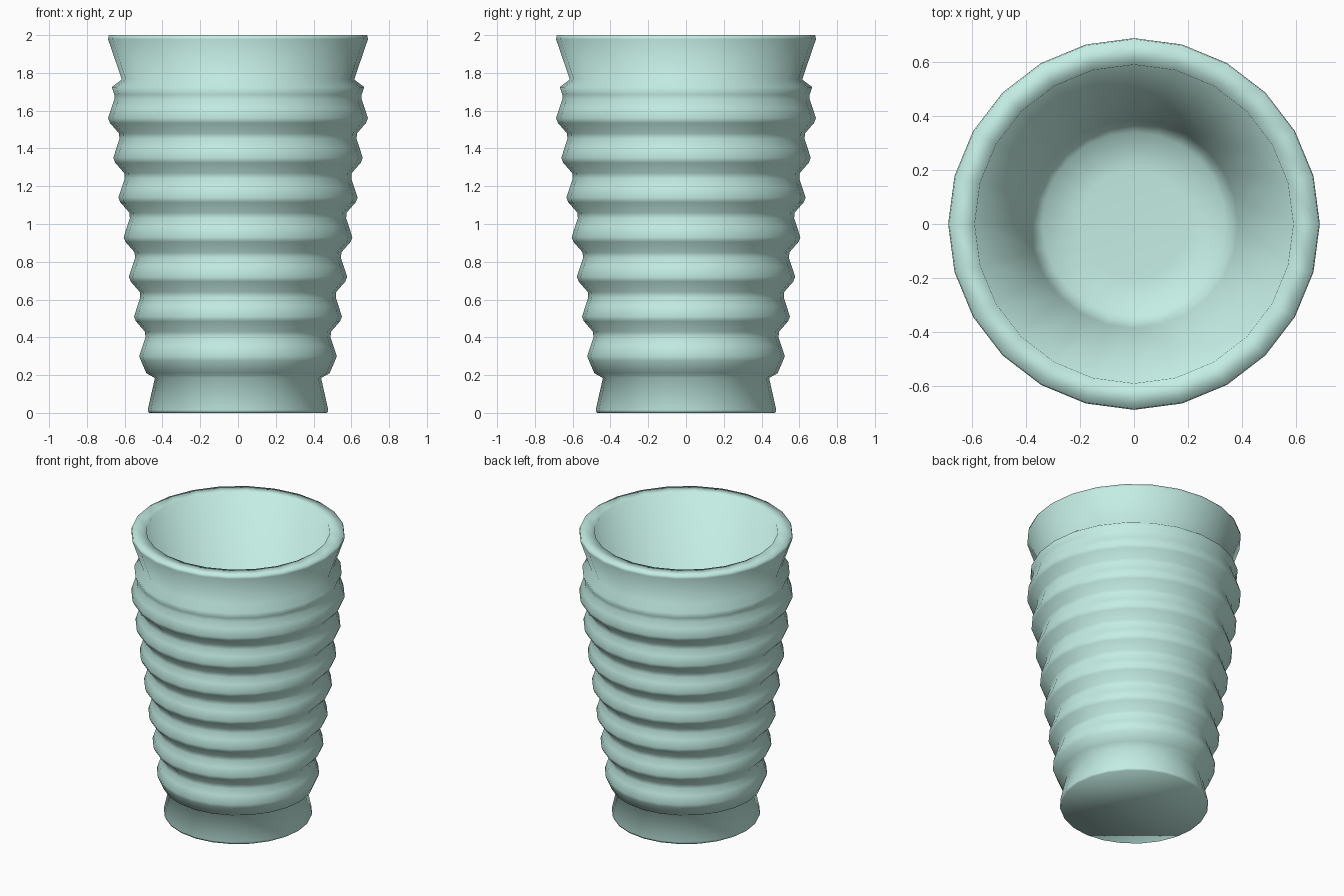
import bpy, bmesh
from math import cos, sin, pi

if "Cube" in bpy.data.objects:
    bpy.data.objects.remove(bpy.data.objects["Cube"])

SIDES = 24

# Outer wall profile (radius, height): foot, seven ribs, collar and flared lip
profile = [(0.472, 0.0), (0.478, 0.015), (0.44, 0.185), (0.485, 0.21)]
rib = [(-0.058, -0.08), (-0.01, -0.025), (0, 0), (-0.018, 0.055), (-0.033, 0.1)]
for i in range(7):
    r, z = 0.523 + 0.0275 * i, 0.30 + 0.21 * i
    profile += [(r + dr, z + dz) for dr, dz in rib[1 if i == 0 else 0:]]
profile += [(0.655, 1.685), (0.668, 1.725), (0.615, 1.765), (0.688, 1.978), (0.684, 2.0)]

# Rim and smooth tapering interior down to the floor
profile += [(0.59, 2.0), (0.385, 0.16), (0.34, 0.10), (0.2, 0.09)]

# Lathe the profile into rings and cap both ends
bm = bmesh.new()
rings = [[bm.verts.new((r * cos(2 * pi * k / SIDES), r * sin(2 * pi * k / SIDES), z))
          for k in range(SIDES)] for r, z in profile]
for a, b in zip(rings, rings[1:]):
    for k in range(SIDES):
        n = (k + 1) % SIDES
        bm.faces.new((a[k], a[n], b[n], b[k]))
bm.faces.new(rings[0][::-1])
bm.faces.new(rings[-1])
for f in bm.faces:
    f.smooth = True
bmesh.ops.recalc_face_normals(bm, faces=bm.faces)

mesh = bpy.data.meshes.new("ribbed_cup")
bm.to_mesh(mesh)
bm.free()
cup = bpy.data.objects.new("ribbed_cup", mesh)
bpy.context.collection.objects.link(cup)

# Pale mint colour
mint = bpy.data.materials.new("mint")
mint.diffuse_color = (0.55, 0.85, 0.78, 1)
mint.use_nodes = True
mint.node_tree.nodes["Principled BSDF"].inputs["Base Color"].default_value = mint.diffuse_color
mesh.materials.append(mint)
